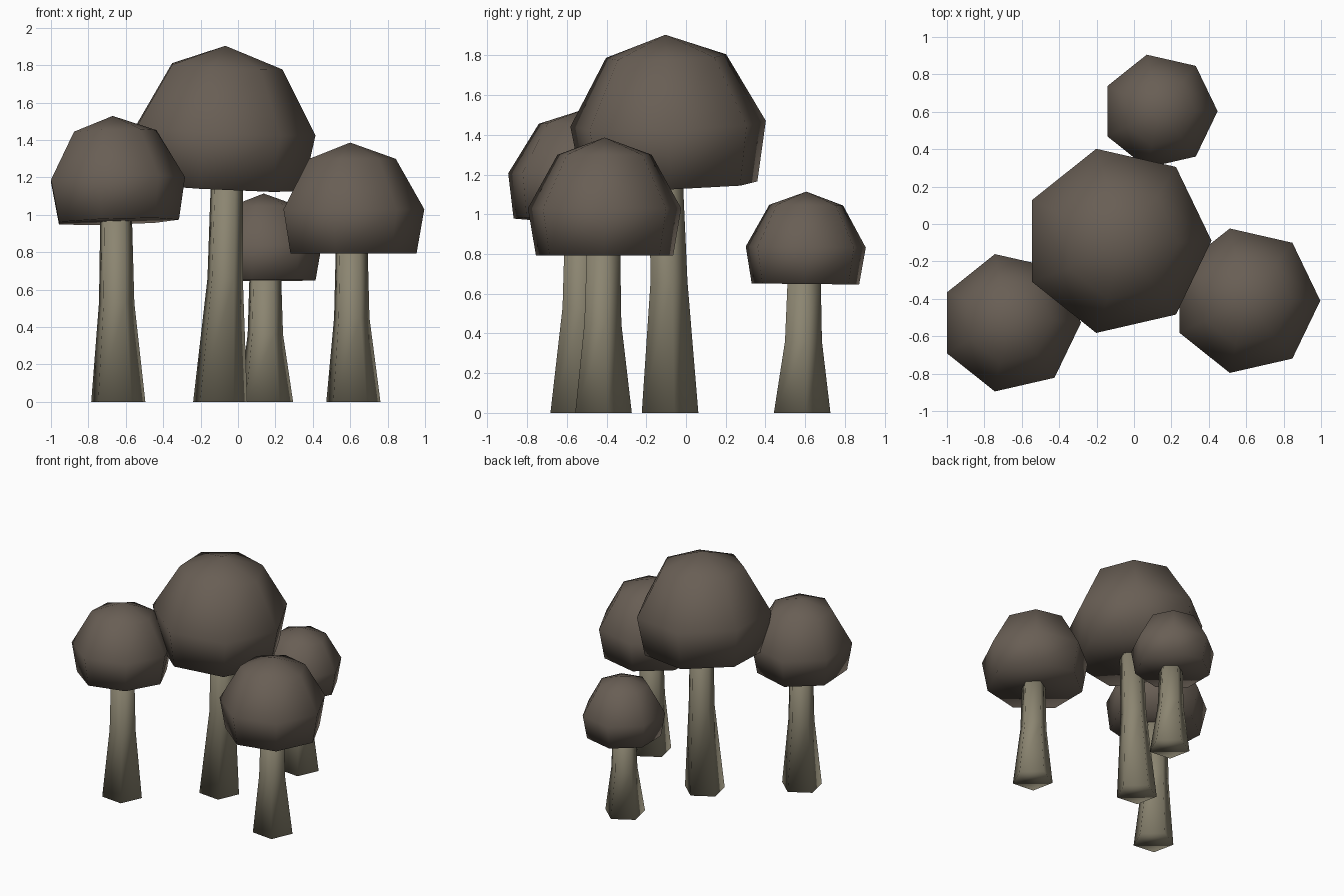
import bpy, bmesh, math
from mathutils import Matrix, Vector

if "Cube" in bpy.data.objects:
    bpy.data.objects.remove(bpy.data.objects["Cube"])


def material(name, rgb):
    mat = bpy.data.materials.new(name)
    mat.use_nodes = True
    mat.diffuse_color = (*rgb, 1)
    mat.node_tree.nodes["Principled BSDF"].inputs["Base Color"].default_value = (*rgb, 1)
    return mat


cap_brown = material("cap brown", (0.14, 0.113, 0.09))
stem_olive = material("stem olive", (0.26, 0.235, 0.165))


def ring(bm, centre, radius, sides, turn=0.0):
    step = 2 * math.pi / sides
    return [bm.verts.new(Vector(centre) + Vector((radius * math.cos(turn + i * step),
                                                  radius * math.sin(turn + i * step), 0)))
            for i in range(sides)]


def bridge(bm, lower, upper):
    n = len(lower)
    for i in range(n):
        j = (i + 1) % n
        bm.faces.new((lower[i], lower[j], upper[j], upper[i]))


def finish(bm, name, mat):
    bmesh.ops.recalc_face_normals(bm, faces=bm.faces[:])
    mesh = bpy.data.meshes.new(name)
    bm.to_mesh(mesh)
    bm.free()
    mesh.materials.append(mat)
    for face in mesh.polygons:
        face.use_smooth = True
    obj = bpy.data.objects.new(name, mesh)
    bpy.context.collection.objects.link(obj)
    return obj


# Seven-sided dome: rim, widest ring, shoulder, peak
def cap(name, centre, radius, tilt):
    bm = bmesh.new()
    rings = [ring(bm, (0, 0, z * radius), r * radius, 7)
             for r, z in ((0.895, -0.6), (1.0, 0.0), (0.615, 0.68))]
    peak = bm.verts.new((0, 0, 0.9 * radius))
    bm.faces.new(rings[0])
    for lower, upper in zip(rings, rings[1:]):
        bridge(bm, lower, upper)
    for i in range(7):
        bm.faces.new((rings[-1][i], rings[-1][(i + 1) % 7], peak))
    obj = finish(bm, name, cap_brown)
    obj.matrix_world = (Matrix.Translation(centre) @ Matrix.Rotation(tilt[0], 4, 'X')
                        @ Matrix.Rotation(tilt[1], 4, 'Y'))


# Five-sided stem: flared foot, waist halfway, top inside the cap
def stem(name, foot, waist, top, height):
    bm = bmesh.new()
    levels = ((foot, 0, 0.153), (waist, height / 2, 0.1), (top, height, 0.088))
    rings = [ring(bm, (*p, z), r, 5, math.radians(12)) for p, z, r in levels]
    for lower, upper in zip(rings, rings[1:]):
        bridge(bm, lower, upper)
    bm.faces.new(rings[0])
    bm.faces.new(rings[-1])
    finish(bm, name, stem_olive)


# name, cap centre, cap radius, cap tilt, stem foot, waist, top, stem height
mushrooms = (
    ("tall", (-0.09, -0.09, 1.45), 0.505, (0.03, 0.05),
     (-0.1, -0.09), (-0.072, -0.092), (-0.06, -0.11), 1.32),
    ("left", (-0.66, -0.528, 1.19), 0.377, (-0.05, -0.03),
     (-0.645, -0.55), (-0.652, -0.535), (-0.655, -0.53), 1.06),
    ("right", (0.6, -0.41, 1.03), 0.396, (0.0, 0.0),
     (0.612, -0.425), (0.605, -0.425), (0.605, -0.42), 0.9),
    ("back", (0.137, 0.603, 0.835), 0.31, (-0.01, 0.0),
     (0.145, 0.575), (0.143, 0.585), (0.143, 0.59), 0.72),
)
for side, centre, radius, tilt, foot, waist, top, height in mushrooms:
    cap(side + "_mushroom_cap", centre, radius, tilt)
    stem(side + "_mushroom_stem", foot, waist, top, height)
